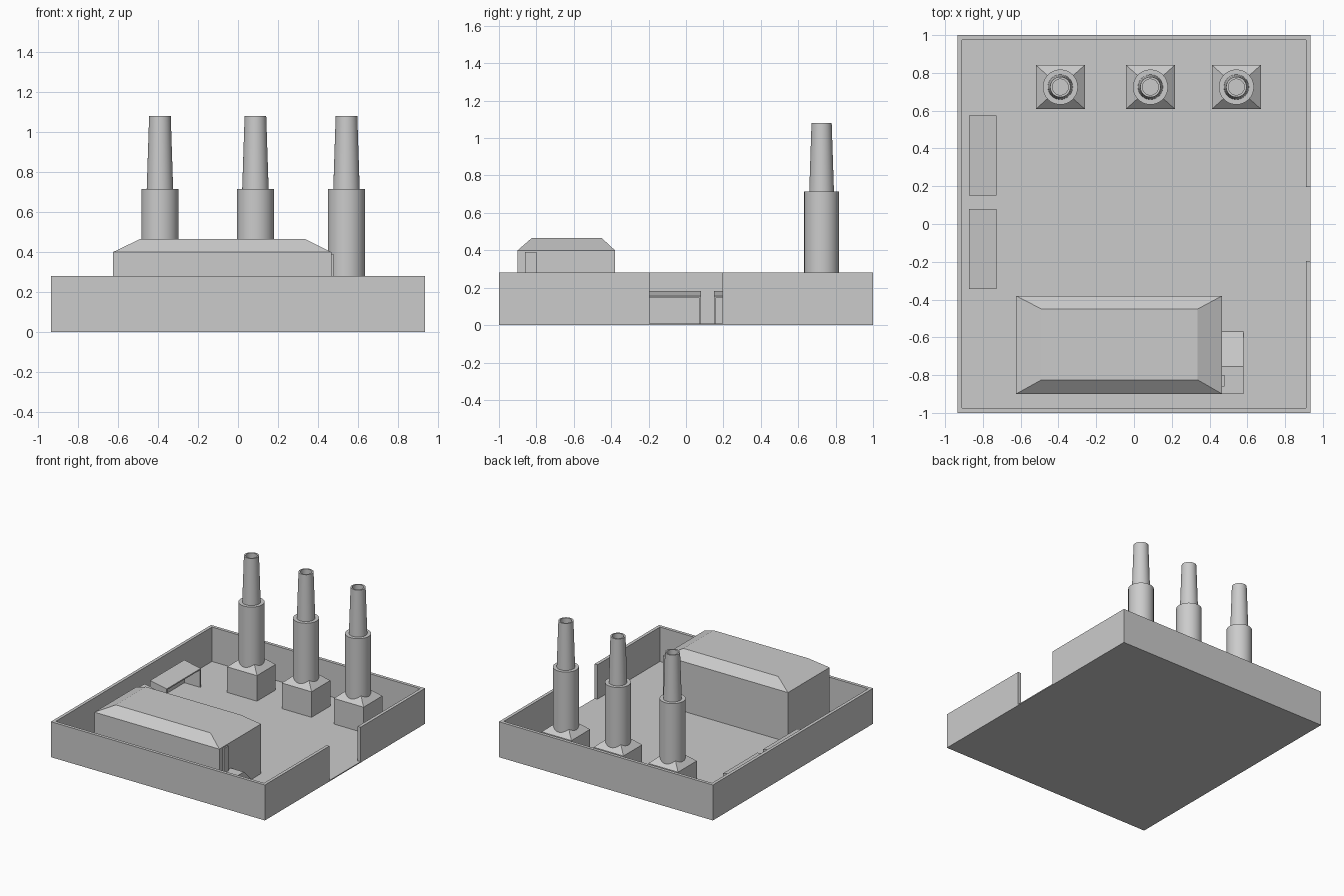
import bpy, bmesh, math

if "Cube" in bpy.data.objects:
    bpy.data.objects.remove(bpy.data.objects["Cube"])


def finish(name, bm, smooth=False):
    bmesh.ops.recalc_face_normals(bm, faces=bm.faces)
    me = bpy.data.meshes.new(name)
    bm.to_mesh(me)
    bm.free()
    ob = bpy.data.objects.new(name, me)
    bpy.context.collection.objects.link(ob)
    if smooth:
        bpy.ops.object.select_all(action='DESELECT')
        ob.select_set(True)
        bpy.context.view_layer.objects.active = ob
        bpy.ops.object.shade_smooth_by_angle(angle=math.radians(30))
    return ob


def prism(name, points, offset):
    """Extrude a closed 3D outline along an offset vector."""
    bm = bmesh.new()
    face = bm.faces.new([bm.verts.new(p) for p in points])
    ext = bmesh.ops.extrude_face_region(bm, geom=[face], use_keep_orig=True)
    verts = [g for g in ext['geom'] if isinstance(g, bmesh.types.BMVert)]
    bmesh.ops.translate(bm, verts=verts, vec=offset)
    return finish(name, bm)


def box(name, x0, x1, y0, y1, z0, z1):
    return prism(name, [(x0, y0, z0), (x1, y0, z0), (x1, y1, z0), (x0, y1, z0)],
                 (0, 0, z1 - z0))


def stacked_rects(name, layers):
    """Loft rectangles given as (x0, x1, y0, y1, z), capped at both ends."""
    bm = bmesh.new()
    rings = [[bm.verts.new(p) for p in ((x0, y0, z), (x1, y0, z), (x1, y1, z), (x0, y1, z))]
             for x0, x1, y0, y1, z in layers]
    for a, b in zip(rings, rings[1:]):
        for i in range(4):
            j = (i + 1) % 4
            bm.faces.new((a[i], a[j], b[j], b[i]))
    bm.faces.new(rings[0])
    bm.faces.new(rings[-1])
    return finish(name, bm)


def lathe(name, cx, cy, profile, sides=32):
    """Revolve (radius, z) points around a vertical axis, capped at both ends."""
    bm = bmesh.new()
    rings = [[bm.verts.new((cx + r * math.cos(2 * math.pi * i / sides),
                            cy + r * math.sin(2 * math.pi * i / sides), z))
              for i in range(sides)] for r, z in profile]
    for a, b in zip(rings, rings[1:]):
        for i in range(sides):
            j = (i + 1) % sides
            bm.faces.new((a[i], a[j], b[j], b[i]))
    bm.faces.new(rings[0])
    bm.faces.new(rings[-1])
    return finish(name, bm, smooth=True)


# Yard floor and the perimeter wall with its gate opening on the right
X, Y, T, H = 0.935, 1.0, 0.025, 0.28
box("yard_floor", -X, X, -Y, Y, 0, 0.008)
wall = [(X, 0.195), (X, Y), (-X, Y), (-X, -Y), (X, -Y), (X, -0.195),
        (X - T, -0.195), (X - T, -Y + T), (-X + T, -Y + T),
        (-X + T, Y - T), (X - T, Y - T), (X - T, 0.195)]
prism("perimeter_wall", [(x, y, 0) for x, y in wall], (0, 0, H))

# Main hall with a flat-topped hipped roof
stacked_rects("main_hall", [(-0.625, 0.467, -0.9, -0.38, 0),
                            (-0.625, 0.467, -0.9, -0.38, 0.4),
                            (-0.49, 0.337, -0.825, -0.45, 0.465)])

# Raised landing with ramp, and the door above it
prism("entrance_ramp", [(0.467, -0.9, 0), (0.467, -0.56, 0),
                        (0.467, -0.755, 0.195), (0.467, -0.9, 0.195)], (0.113, 0, 0))
box("hall_door", 0.465, 0.478, -0.86, -0.8, 0.195, 0.39)

# Three chimneys on square plinths, each a stepped hollow stack
for n, cx in enumerate((-0.39, 0.087, 0.542), 1):
    cy = 0.725
    stacked_rects(f"chimney_plinth_{n}",
                  [(cx - h, cx + h, cy - h * 0.9, cy + h * 0.9, z)
                   for h, z in ((0.13, 0), (0.13, 0.21), (0.06, 0.27))])
    lathe(f"chimney_stack_{n}", cx, cy,
          [(0.093, 0.15), (0.093, 0.715), (0.066, 0.715),
           (0.054, 1.08), (0.042, 1.08), (0.042, 0.74)])

# Two open-fronted lean-to shelters along the left wall
for n, y0 in enumerate((-0.345, 0.15), 1):
    y1, xb, xf = y0 + 0.425, -0.873, -0.728
    box(f"shelter_back_{n}", xb, xb + 0.008, y0, y1, 0.008, 0.15)
    for side, a in (("near", y0), ("far", y1 - 0.008)):
        box(f"shelter_{side}_side_{n}", xb + 0.008, xf, a, a + 0.008, 0.008, 0.15)
    prism(f"shelter_roof_{n}", [(xb, y0, 0.145), (xf, y0, 0.145), (xf, y0, 0.155),
                                (xb, y0, 0.183)], (0, y1 - y0, 0))
